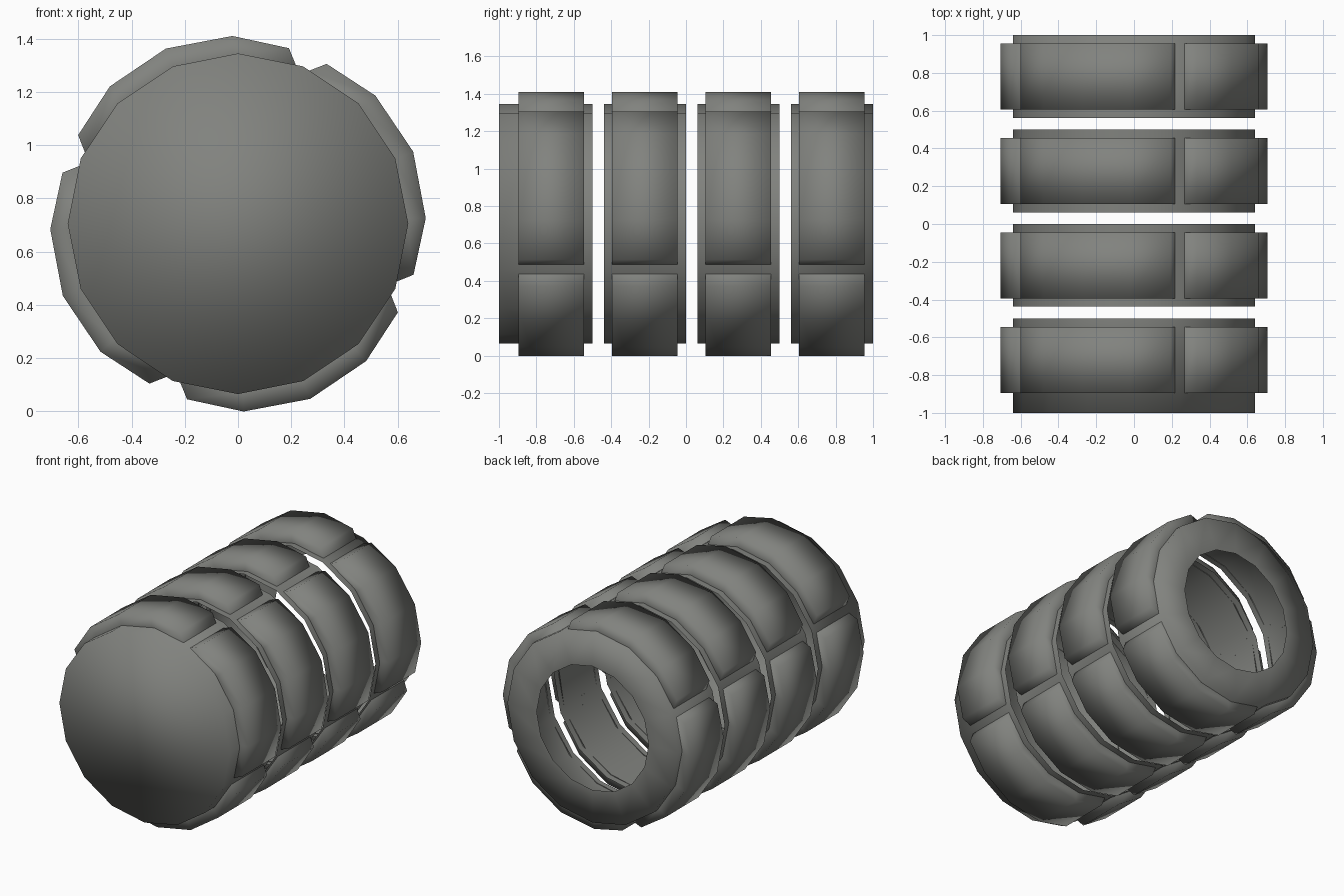
import bpy, bmesh, math

if "Cube" in bpy.data.objects:
    bpy.data.objects.remove(bpy.data.objects["Cube"])

CZ = 0.705          # height of the long axis
SIDES = 16
R_RING, R_HOLE = 0.64, 0.42

grey = bpy.data.materials.new("dull grey")
grey.diffuse_color = (0.22, 0.225, 0.21, 1)
grey.use_nodes = True
grey.node_tree.nodes["Principled BSDF"].inputs["Base Color"].default_value = grey.diffuse_color


def point(deg, r, y):
    """Position at an angle measured clockwise from the top, seen from the front."""
    a = math.radians(deg)
    return (r * math.sin(a), y, CZ + r * math.cos(a))


def finish(name, bm):
    bmesh.ops.recalc_face_normals(bm, faces=bm.faces)
    me = bpy.data.meshes.new(name)
    bm.to_mesh(me)
    bm.free()
    me.materials.append(grey)
    for p in me.polygons:
        p.use_smooth = True
    ob = bpy.data.objects.new(name, me)
    bpy.context.collection.objects.link(ob)
    return ob


def circle(bm, r, y):
    return [bm.verts.new(point(i * 360 / SIDES, r, y)) for i in range(SIDES)]


def bridge(bm, a, b):
    for i in range(SIDES):
        j = (i + 1) % SIDES
        bm.faces.new((a[i], a[j], b[j], b[i]))


def ring(name, y0, y1, lid=False, rim=False):
    """Thin-walled tube with an optional closed front or flanged back."""
    bm = bmesh.new()
    front, back = circle(bm, R_RING, y0), circle(bm, R_RING, y1)
    bridge(bm, front, back)
    if lid:
        bm.faces.new(front)
    if rim:
        bridge(bm, back, circle(bm, R_HOLE, y1))
    ob = finish(name, bm)
    if lid:                                  # lid faces outward
        ob.data.update()
    return ob


def plate(name, turn, y0, y1):
    """Raised curved plate with slanted ends."""
    outer = [(-61, .687), (-43, .706), (-22.4, .712), (-1.7, .706), (16.2, .687)]
    foot = [(-65, .635), (-43, .635), (-22.4, .635), (-1.7, .635), (20, .635)]
    bm = bmesh.new()
    row = lambda pts, y: [bm.verts.new(point(a + turn, r, y)) for a, r in pts]
    f0, o0, o1, f1 = row(foot, y0), row(outer, y0), row(outer, y1), row(foot, y1)
    for a, b in ((f0, o0), (o0, o1), (o1, f1)):
        for i in range(4):
            bm.faces.new((a[i], a[i + 1], b[i + 1], b[i]))
    for k in (0, 4):                         # slanted ends
        bm.faces.new((f0[k], o0[k], o1[k], f1[k]))
    return finish(name, bm)


# four rings in a row, each with four plates
for n in range(4):
    shift = -1.5 + 0.5 * n
    start = -1.0 if n == 0 else 0.562 + shift
    ring(f"ring_{n + 1}", start, 1.0 + shift, lid=(n == 0), rim=(n == 3))
    for k in range(4):
        plate(f"plate_{n + 1}_{k + 1}", 90 * k, 0.605 + shift, 0.955 + shift)
